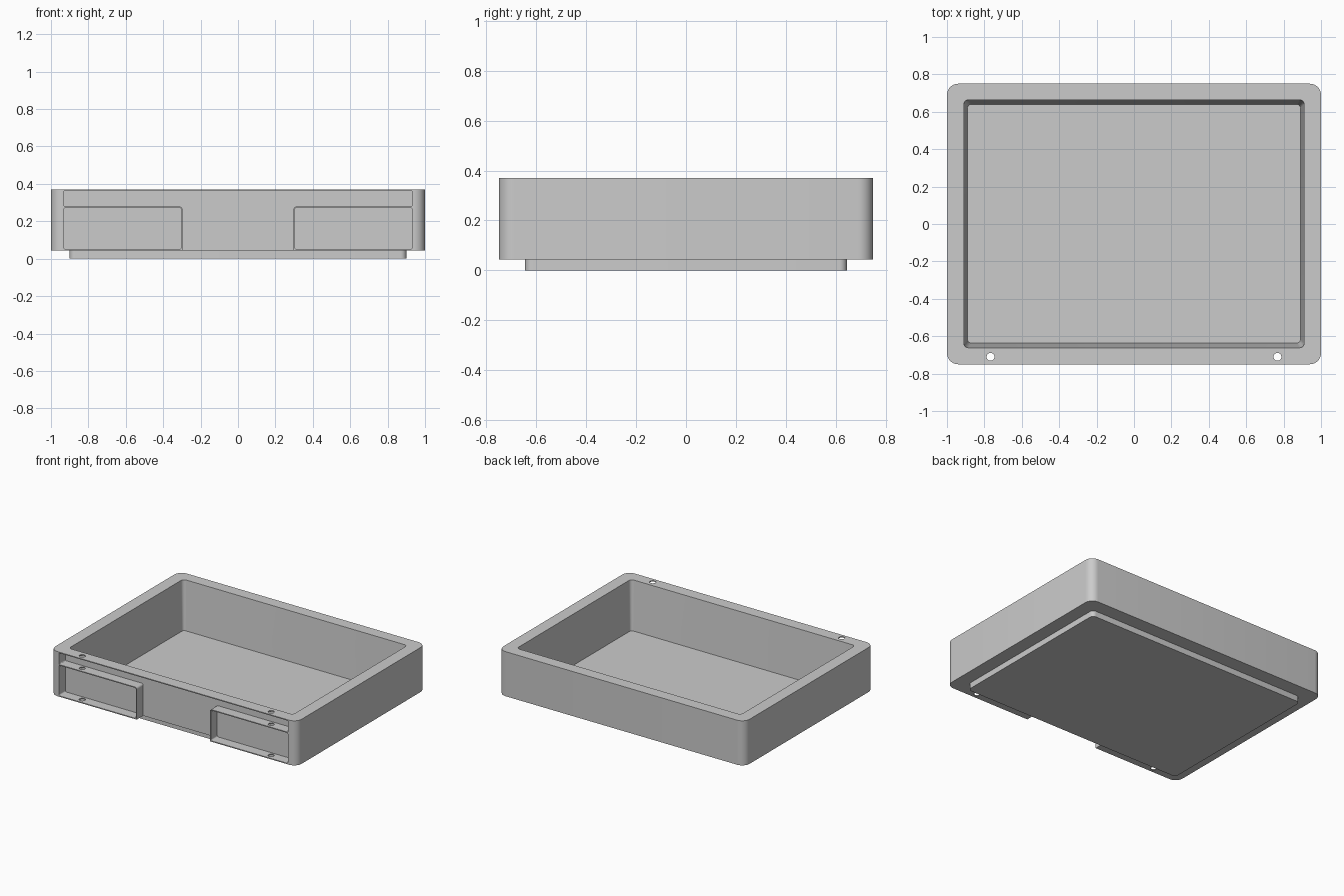
import bpy, bmesh
from math import pi, cos, sin, radians

if "Cube" in bpy.data.objects:
    bpy.data.objects.remove(bpy.data.objects["Cube"])

RIM_Z, SKIRT_Z, FLOOR_Z = 0.37, 0.043, 0.01
RECESS_Y = -0.675


def rounded(points, n=8):
    """Outline (CCW) from (x, y, radius) square corners."""
    out = []
    for i, (x, y, r) in enumerate(points):
        if r == 0:
            out.append((x, y))
            continue
        (ax, ay, _), (bx, by, _) = points[i - 1], points[(i + 1) % len(points)]
        sgn = lambda v: (v > 1e-6) - (v < -1e-6)
        a = (sgn(ax - x), sgn(ay - y))
        b = (sgn(bx - x), sgn(by - y))
        for k in range(n + 1):
            t = k / n * pi / 2
            u, v = r * (1 - sin(t)), r * (1 - cos(t))
            out.append((x + a[0] * u + b[0] * v, y + a[1] * u + b[1] * v))
    return out


def rect(x0, x1, y0, y1, r):
    return rounded([(x0, y0, r), (x1, y0, r), (x1, y1, r), (x0, y1, r)])


def loft(name, rings):
    """Skin matching rings of 3D points and cap both ends."""
    bm = bmesh.new()
    rows = [[bm.verts.new(p) for p in ring] for ring in rings]
    n = len(rows[0])
    for lo, hi in zip(rows, rows[1:]):
        for i in range(n):
            j = (i + 1) % n
            bm.faces.new((lo[i], lo[j], hi[j], hi[i]))
    bm.faces.new(rows[0][::-1])
    bm.faces.new(rows[-1])
    bmesh.ops.recalc_face_normals(bm, faces=bm.faces)
    me = bpy.data.meshes.new(name)
    bm.to_mesh(me)
    bm.free()
    ob = bpy.data.objects.new(name, me)
    bpy.context.collection.objects.link(ob)
    return ob


def cut(target, cutter):
    m = target.modifiers.new(cutter.name, 'BOOLEAN')
    m.operation, m.solver, m.object = 'DIFFERENCE', 'EXACT', cutter
    cutter.hide_render = True
    bpy.context.view_layer.objects.active = target
    bpy.ops.object.modifier_apply(modifier=m.name)
    bpy.data.objects.remove(cutter)


def front_cutter(name, outline):
    return loft(name, [[(x, y, z) for x, z in outline] for y in (-0.85, RECESS_Y)])


# Tray body: stacking foot, skirt, rim and tapered cavity in one skin
levels = [
    (0.90, -0.645, 0.645, 0.03, 0),
    (0.90, -0.645, 0.645, 0.03, SKIRT_Z),
    (1.00, -0.75, 0.75, 0.06, SKIRT_Z),
    (1.00, -0.75, 0.75, 0.06, RIM_Z),
    (0.91, -0.662, 0.664, 0.025, RIM_Z),
    (0.89, -0.636, 0.64, 0.02, FLOOR_Z),
]
tray = loft("tray_body", [[(x, y, z) for x, y in rect(-hx, hx, y0, y1, r)]
                          for hx, y0, y1, r, z in levels])

# T-shaped front recess: strip under the rim plus the open middle
cut(tray, front_cutter("front_recess", rounded([
    (-0.297, -0.1, 0), (0.297, -0.1, 0), (0.297, 0.279, 0.016), (0.93, 0.279, 0.005),
    (0.93, 0.363, 0.005), (-0.93, 0.363, 0.005), (-0.93, 0.279, 0.005), (-0.297, 0.279, 0.016)])))

# Label pockets and the pin holes through their shelves
for s in (-1, 1):
    x0, x1 = sorted((s * 0.304, s * 0.93))
    cut(tray, front_cutter("label_pocket", rect(x0, x1, 0.05, 0.272, 0.009)))
    ring = [(s * 0.767 + 0.021 * cos(k * pi / 16), -0.71 + 0.021 * sin(k * pi / 16))
            for k in range(32)]
    cut(tray, loft("pin_hole", [[(x, y, z) for x, y in ring] for z in (-0.1, 0.5)]))

bpy.ops.object.select_all(action='DESELECT')
tray.select_set(True)
bpy.context.view_layer.objects.active = tray
bpy.ops.object.shade_smooth_by_angle(angle=radians(30))
